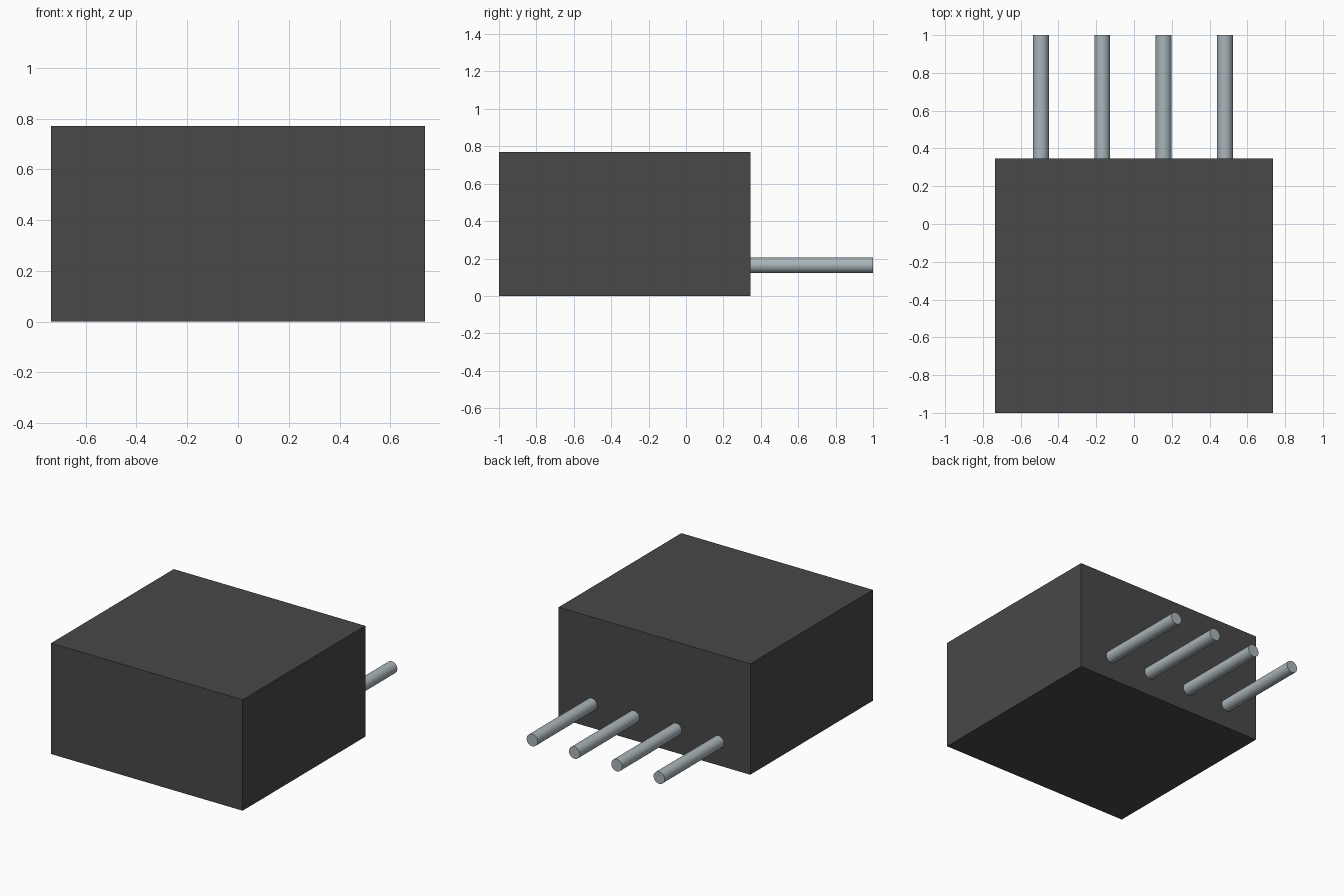
import bpy
import math

cube = bpy.data.objects.get("Cube")
if cube:
    bpy.data.objects.remove(cube, do_unlink=True)


def material(name, rgb):
    mat = bpy.data.materials.new(name)
    mat.use_nodes = True
    color = (*rgb, 1.0)
    mat.diffuse_color = color
    mat.node_tree.nodes["Principled BSDF"].inputs["Base Color"].default_value = color
    return mat


dark_grey = material("dark grey plastic", (0.065, 0.065, 0.065))
pale_metal = material("pale grey metal", (0.40, 0.46, 0.49))

HALF_WIDTH, HEIGHT = 0.736, 0.77
FRONT, BACK, PIN_END = -1.0, 0.346, 1.0

# Rectangular housing
bpy.ops.mesh.primitive_cube_add(size=1, location=(0, (FRONT + BACK) / 2, HEIGHT / 2))
body = bpy.context.object
body.name = "body"
body.dimensions = (2 * HALF_WIDTH, BACK - FRONT, HEIGHT)
bpy.ops.object.transform_apply(location=False, rotation=False, scale=True)
body.data.materials.append(dark_grey)

# Row of round pins along the lower back
for i in range(4):
    bpy.ops.mesh.primitive_cylinder_add(
        vertices=32, radius=0.042, depth=PIN_END - BACK,
        location=(-0.493 + 0.325 * i, (PIN_END + BACK) / 2, 0.164),
        rotation=(math.pi / 2, 0, 0))
    pin = bpy.context.object
    pin.name = f"pin_{i + 1}"
    pin.data.materials.append(pale_metal)
    bpy.ops.object.shade_smooth_by_angle(angle=math.radians(40))
